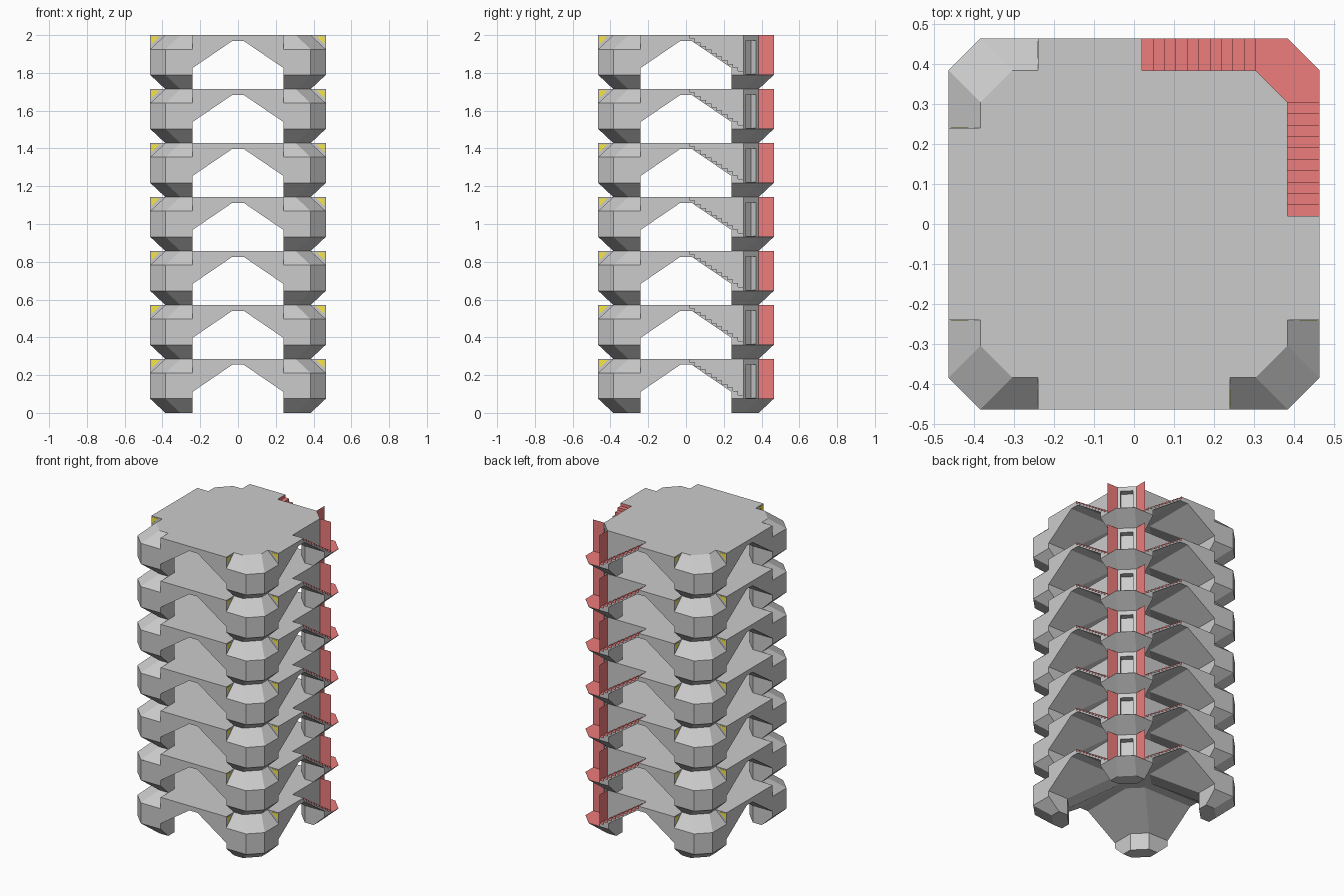
import bpy, bmesh, math
from mathutils import Vector

if "Cube" in bpy.data.objects:
    bpy.data.objects.remove(bpy.data.objects["Cube"])

H = 2 / 7            # storey height
R, E = 0.465, 0.385  # outer half width, end of corner chamfer
C = 0.08             # chamfer size
LEG = 0.24           # inner edge of the legs
LAND = 0.077         # stair landing height


def loft(name, layers):
    """Closed solid through point loops of equal length."""
    bm = bmesh.new()
    rings = [[bm.verts.new(p) for p in ring] for ring in layers]
    n = len(rings[0])
    for a, b in zip(rings, rings[1:]):
        for i in range(n):
            j = (i + 1) % n
            bm.faces.new((a[i], a[j], b[j], b[i]))
    bm.faces.new(rings[0])
    bm.faces.new(rings[-1])
    bmesh.ops.recalc_face_normals(bm, faces=bm.faces)
    me = bpy.data.meshes.new(name)
    bm.to_mesh(me)
    bm.free()
    ob = bpy.data.objects.new(name, me)
    bpy.context.collection.objects.link(ob)
    return ob


def flat(pts, z):
    return [(x, y, z) for x, y in pts]


def around(pts):
    """Repeat a quadrant outline four times around the z axis."""
    out = list(pts)
    for _ in range(3):
        pts = [(-y, x) for x, y in pts]
        out += pts
    return out


def cut(target, cutter):
    cutter.hide_render = True
    mod = target.modifiers.new("cut", 'BOOLEAN')
    mod.operation = 'DIFFERENCE'
    mod.solver = 'EXACT'
    mod.object = cutter
    bpy.context.view_layer.objects.active = target
    bpy.ops.object.modifier_apply(modifier=mod.name)
    bpy.data.objects.remove(cutter)


def material(name, rgb):
    m = bpy.data.materials.new(name)
    m.diffuse_color = (*rgb, 1)
    m.use_nodes = True
    m.node_tree.nodes["Principled BSDF"].inputs["Base Color"].default_value = m.diffuse_color
    return m


def stack(ob):
    mod = ob.modifiers.new("storeys", 'ARRAY')
    mod.count = 7
    mod.use_relative_offset = False
    mod.use_constant_offset = True
    mod.constant_offset_displace = (0, 0, H)


# storey block: chamfered square, tapered at the foot
def octagon(h, e):
    return around([(h, e), (e, h)])


storey = loft("storey", [flat(octagon(E, 0.305), 0), flat(octagon(R, E), 0.075),
                         flat(octagon(R, E), H)])


# crossing arched openings that leave four flared legs
def cross(p):
    return around([(1, p), (p + C, p), (p, p + C), (p, 1)])


cut(storey, loft("arch_cutter", [flat(cross(LEG), -0.1), flat(cross(LEG), 0.112),
                                 flat(cross(0.03), 0.255)]))

# sloped shoulders on three corners
for sx, sy in ((-1, -1), (1, -1), (-1, 1)):
    layers = []
    for z in (0.195, 0.30):
        d = (H - z) * C / 0.075
        h, e = E + d, 0.305 + d
        ring = [(LEG, 1), (LEG, h), (e, h), (h, e), (h, LEG), (1, LEG), (1, 1)]
        layers.append(flat([(x * sx, y * sy) for x, y in ring], z))
    cut(storey, loft("shoulder_cutter", layers))

# two flights of steps meeting at the landing on the back right corner
N, X0, X1 = 10, 0.02, 0.305
run, rise = (X1 - X0) / N, (H - LAND) / (N + 1)
prof = [(X0, 0.5)]
for i in range(N):
    z = H - (i + 1) * rise
    prof += [(X0 + i * run, z), (X0 + (i + 1) * run, z)]
prof.append((X1, 0.5))
cut(storey, loft("landing_cutter", [flat([(X1, 1), (X1, E), (E, X1), (1, X1), (1, 1)], z)
                                    for z in (LAND, 0.5)]))
prof[-1] = (X1 + 0.01, 0.5)
prof[-2] = (X1 + 0.0, prof[-2][1])
prof[-1] = (X1, 0.5)
cut(storey, loft("back_steps_cutter", [[(a, y, z) for a, z in prof] for y in (E, 1)]))
cut(storey, loft("side_steps_cutter", [[(x, a, z) for a, z in prof] for x in (E, 1)]))

# doorway niche in the diagonal wall
u, v = Vector((1, -1)).normalized() * 0.038, Vector((1, 1)).normalized()
mid = Vector((0.345, 0.345))
door = [mid - u - v * 0.04, mid + u - v * 0.04, mid + u + v * 0.05, mid - u + v * 0.05]
cut(storey, loft("door_cutter", [flat(door, z) for z in (LAND + 0.003, 0.257)]))

# red treads, risers and landing
me = storey.data
me.materials.clear()
me.materials.append(material("concrete", (0.8, 0.8, 0.8)))
me.materials.append(material("stair_red", (0.85, 0.2, 0.2)))
for f in me.polygons:
    c, n = f.center, f.normal
    up = n.z > 0.9 and LAND - 0.002 < c.z < H - 0.01 and c.x > 0 and c.y > 0 and c.x + c.y > 0.4
    back = n.x > 0.9 and c.y > E and 0.01 < c.x < X1 + 0.01 and c.z > LAND
    side = n.y > 0.9 and c.x > E and 0.01 < c.y < X1 + 0.01 and c.z > LAND
    f.material_index = 1 if (up or back or side) else 0
stack(storey)

# yellow triangular lamps beside the shoulders
yellow = material("lamp_yellow", (0.95, 0.8, 0.05))
tri = [(0.415, 0.279), (0.458, 0.279), (0.458, 0.238)]
for sx, sy, swap in ((-1, -1, 0), (1, -1, 0), (-1, 1, 0), (-1, -1, 1), (1, -1, 1), (-1, 1, 1)):
    rings = []
    for d in (LEG - 0.005, LEG + 0.002):
        rings.append([(d * sx, a * sy, z) if swap else (a * sx, d * sy, z) for a, z in tri])
    lamp = loft("lamp", rings)
    lamp.data.materials.append(yellow)
    stack(lamp)
